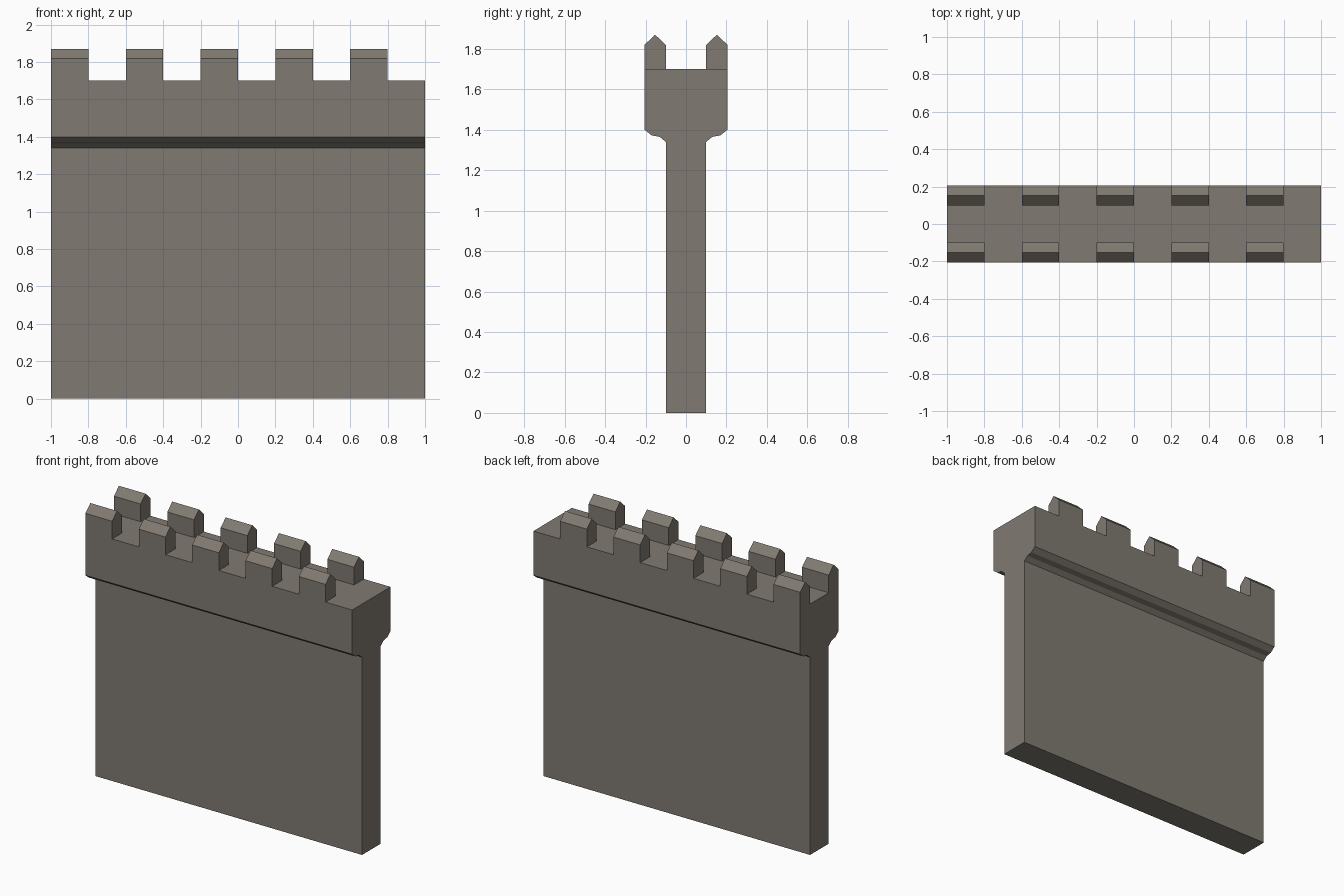
import bpy, bmesh

if "Cube" in bpy.data.objects:
    bpy.data.objects.remove(bpy.data.objects["Cube"])

stone = bpy.data.materials.new("grey_brown_stone")
stone.diffuse_color = (0.216, 0.194, 0.165, 1)
stone.use_nodes = True
stone.node_tree.nodes["Principled BSDF"].inputs["Base Color"].default_value = stone.diffuse_color


def extrude_profile(name, profile, spans):
    """Extrude a (y, z) outline along x once for each (x0, x1) span."""
    bm = bmesh.new()
    for x0, x1 in spans:
        a = [bm.verts.new((x0, y, z)) for y, z in profile]
        b = [bm.verts.new((x1, y, z)) for y, z in profile]
        bm.faces.new(a)
        bm.faces.new(b[::-1])
        n = len(profile)
        for i in range(n):
            j = (i + 1) % n
            bm.faces.new((a[i], b[i], b[j], a[j]))
    bmesh.ops.recalc_face_normals(bm, faces=bm.faces)
    mesh = bpy.data.meshes.new(name)
    bm.to_mesh(mesh)
    bm.free()
    mesh.materials.append(stone)
    obj = bpy.data.objects.new(name, mesh)
    bpy.context.collection.objects.link(obj)
    return obj


# Wall with moulded corbels under the wider parapet walk
half = [(0.10, 0.0), (0.10, 1.34), (0.13, 1.365), (0.17, 1.372),
        (0.205, 1.40), (0.205, 1.70)]
wall = half + [(-y, z) for y, z in reversed(half)]
extrude_profile("wall", wall, [(-1, 1)])

# Gabled merlons along both edges
merlon = [(0.10, 1.70), (0.205, 1.70), (0.205, 1.82), (0.153, 1.87), (0.10, 1.82)]
spans = [(-1 + 0.4 * i, -0.8 + 0.4 * i) for i in range(5)]
for name, side in (("front_merlons", -1), ("back_merlons", 1)):
    extrude_profile(name, [(side * y, z) for y, z in merlon], spans)
